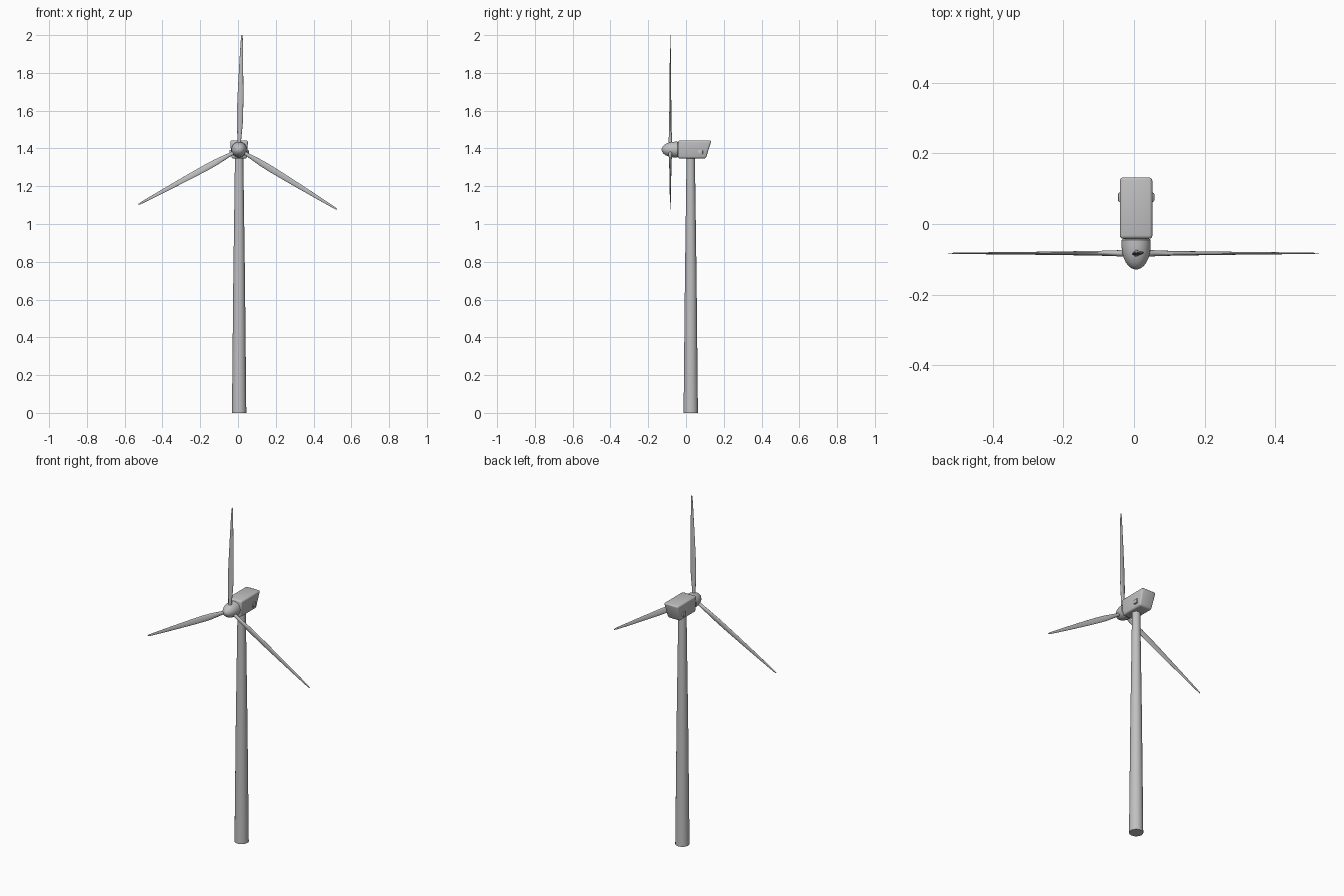
import bpy, bmesh, math
from mathutils import Matrix, Vector

if "Cube" in bpy.data.objects:
    bpy.data.objects.remove(bpy.data.objects["Cube"])

CX, TY, HZ = 0.006, 0.025, 1.394      # tower axis and hub height
BLADE_Y = -0.083


def material(name, v):
    m = bpy.data.materials.new(name)
    m.diffuse_color = (*v, 1)
    m.use_nodes = True
    m.node_tree.nodes["Principled BSDF"].inputs["Base Color"].default_value = m.diffuse_color
    return m


grey = material("light_grey", (0.53, 0.53, 0.54))


def finish(name, bm, angle=35):
    bmesh.ops.recalc_face_normals(bm, faces=bm.faces)
    me = bpy.data.meshes.new(name)
    bm.to_mesh(me)
    bm.free()
    me.materials.append(grey)
    ob = bpy.data.objects.new(name, me)
    bpy.context.collection.objects.link(ob)
    bpy.ops.object.select_all(action='DESELECT')
    ob.select_set(True)
    bpy.context.view_layer.objects.active = ob
    bpy.ops.object.shade_smooth_by_angle(angle=math.radians(angle))
    return ob


def loft(name, rings, matrix=Matrix()):
    """Bridge rings of equal point count and cap both ends."""
    bm = bmesh.new()
    loops = [[bm.verts.new(matrix @ Vector(p)) for p in r] for r in rings]
    n = len(loops[0])
    for a, b in zip(loops, loops[1:]):
        for i in range(n):
            j = (i + 1) % n
            bm.faces.new((a[i], a[j], b[j], b[i]))
    bm.faces.new(loops[0])
    bm.faces.new(loops[-1])
    return finish(name, bm)


def ring(rx, ry, h, n=32, ox=0, twist=0):
    c, s = math.cos(twist), math.sin(twist)
    pts = []
    for i in range(n):
        t = 2 * math.pi * i / n
        x, y = rx * math.cos(t), ry * math.sin(t)
        pts.append((ox + x * c - y * s, x * s + y * c, h))
    return pts


# Tapered tower
loft("tower", [ring(r, r, z) for z, r in ((0, 0.038), (0.7, 0.031), (1.36, 0.022))],
     Matrix.Translation((CX, TY, 0)))

# Nacelle: rounded box with a raked back and a narrower belly
bm = bmesh.new()
bmesh.ops.create_cube(bm, size=1)
for v in bm.verts:
    top, back = v.co.z > 0, v.co.y > 0
    v.co = (CX + math.copysign(0.047 if top else 0.041, v.co.x),
            (0.135 if top else 0.105) if back else -0.042,
            1.443 if top else 1.347)
bmesh.ops.bevel(bm, geom=bm.edges[:], offset=0.010, segments=3, profile=0.5,
                affect='EDGES')
finish("nacelle", bm, 40)

# Small side vents
for side, label in ((-1, "left"), (1, "right")):
    bm = bmesh.new()
    bmesh.ops.create_cube(bm, size=1)
    for v in bm.verts:
        v.co = (CX + side * 0.043 + v.co.x * 0.017,
                0.076 + v.co.y * 0.026, 1.380 + v.co.z * 0.026)
    bmesh.ops.bevel(bm, geom=bm.edges[:], offset=0.004, segments=2, profile=0.5,
                    affect='EDGES')
    finish(label + "_vent", bm)

# Hub spinner pointing to the front, plus the shaft collar behind it
to_front = Matrix.Translation((CX, 0, HZ)) @ Matrix.Rotation(math.pi / 2, 4, 'X')
nose = [(0.043, 0.039), (0.046, 0.0415), (0.060, 0.0415)]
nose += [(0.060 + 0.069 * math.sin(a), 0.0415 * math.cos(a))
         for a in (math.radians(d) for d in (15, 30, 45, 58, 70, 80, 87))]
loft("spinner", [ring(r, r, h) for h, r in nose], to_front)
loft("shaft_collar", [ring(0.036, 0.036, h) for h in (0.030, 0.046)], to_front)

# Three blades: radius, chord, thickness, twist in degrees
sections = [(0.02, 0.019, 0.019, 0), (0.05, 0.019, 0.018, 0),
            (0.09, 0.025, 0.015, 8), (0.14, 0.032, 0.012, 8),
            (0.19, 0.034, 0.011, 7), (0.28, 0.031, 0.009, 5),
            (0.40, 0.024, 0.007, 3), (0.52, 0.016, 0.005, 1),
            (0.59, 0.010, 0.003, 0), (0.607, 0.005, 0.002, 0)]
for k in range(3):
    m = Matrix.Translation((CX, BLADE_Y, HZ)) @ \
        Matrix.Rotation(math.radians(1.4 + 120 * k), 4, 'Y')
    loft("blade_%d" % (k + 1),
         [ring(c / 2, t / 2, r, 20, 0, math.radians(tw)) for r, c, t, tw in sections], m)
